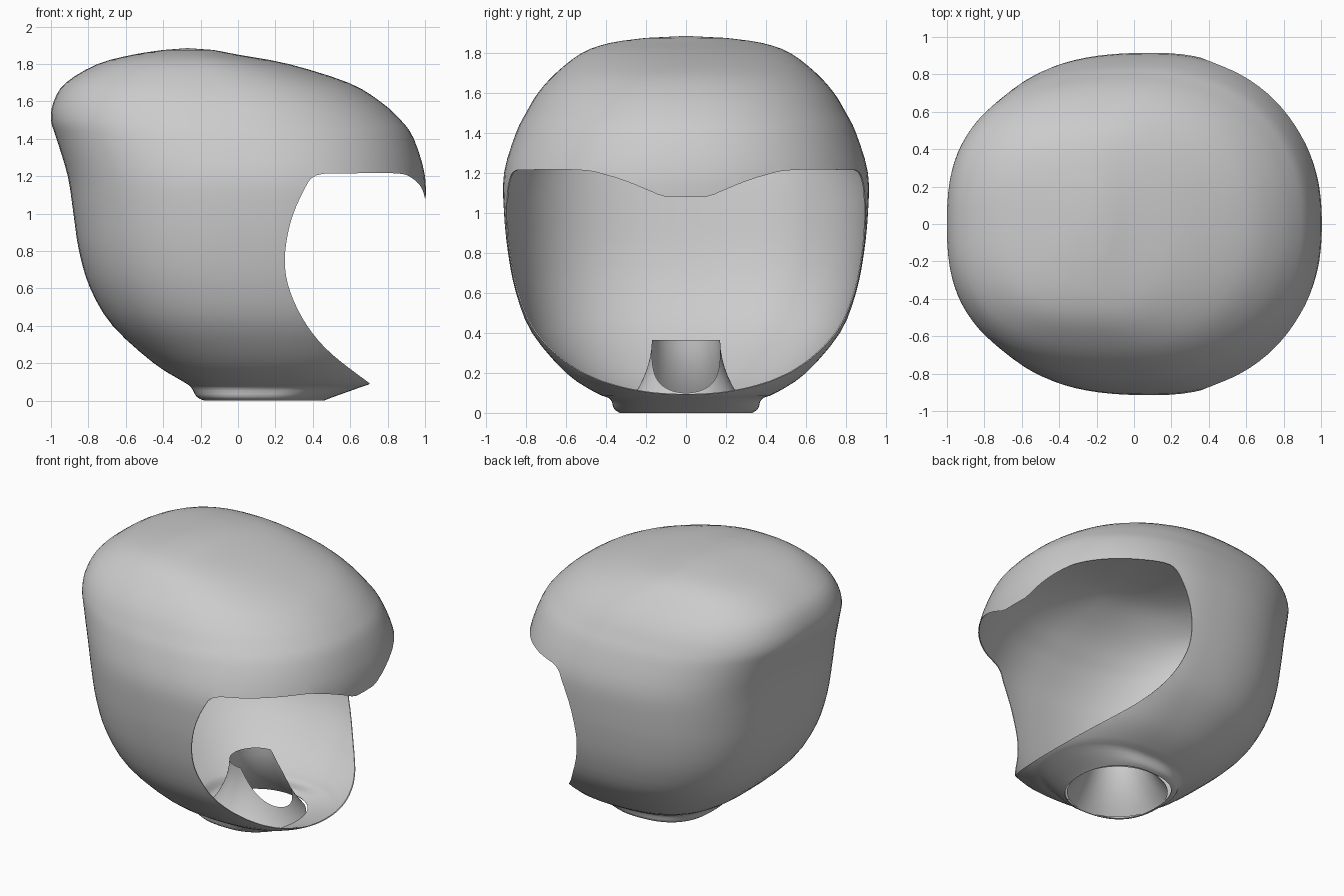
import bpy
import bmesh
from math import sin, cos, pi

cube = bpy.data.objects.get("Cube")
if cube:
    bpy.data.objects.remove(cube, do_unlink=True)

SEGMENTS = 96


def make_material(name, colour):
    mat = bpy.data.materials.new(name)
    mat.use_nodes = True
    mat.diffuse_color = colour
    mat.node_tree.nodes["Principled BSDF"].inputs["Base Color"].default_value = colour
    return mat


grey = make_material("plain_grey", (0.6, 0.6, 0.6, 1))


def smooth_rows(rows, steps):
    """Run a Catmull-Rom curve through rows of numbers."""
    result = []
    last = len(rows) - 1
    for i in range(last):
        a, b, c, d = rows[max(i - 1, 0)], rows[i], rows[i + 1], rows[min(i + 2, last)]
        for s in range(steps):
            t = s / steps
            result.append([
                q + 0.5 * t * (r - p + t * (2 * p - 5 * q + 4 * r - w + t * (3 * (q - r) + w - p)))
                for p, q, r, w in zip(a, b, c, d)])
    return result + [list(rows[-1])]


def bridge(bm, rings):
    for low, high in zip(rings, rings[1:]):
        for k in range(len(low)):
            n = (k + 1) % len(low)
            bm.faces.new((low[k], low[n], high[n], high[k]))


def finish(bm, name):
    bmesh.ops.recalc_face_normals(bm, faces=bm.faces)
    mesh = bpy.data.meshes.new(name)
    bm.to_mesh(mesh)
    bm.free()
    mesh.materials.append(grey)
    obj = bpy.data.objects.new(name, mesh)
    bpy.context.collection.objects.link(obj)
    return obj


def activate(obj):
    bpy.ops.object.select_all(action='DESELECT')
    obj.select_set(True)
    bpy.context.view_layer.objects.active = obj


def power(value, exponent):
    return abs(value) ** exponent * (1 if value >= 0 else -1)


# Shell outline: height, back x, front x, half width
outline = [
    (0, -.18, .46, .33), (.02, -.22, .51, .36), (.07, -.25, .65, .38),
    (.1, -.29, .72, .45), (.2, -.45, .83, .6), (.4, -.67, .93, .77),
    (.6, -.79, .97, .85), (.8, -.85, .99, .89), (1, -.88, 1, .91),
    (1.2, -.91, 1, .91), (1.4, -.97, .94, .85), (1.5, -1, .87, .8),
    (1.6, -.985, .76, .74), (1.7, -.92, .59, .65), (1.8, -.75, .27, .52),
    (1.85, -.56, 0, .38), (1.875, -.4, -.13, .2),
]

bm = bmesh.new()
rings = []
for z, back, front, half in smooth_rows(outline, 3):
    centre = (back + front) / 2 + 0.06 * min(1, half)
    ring = []
    for k in range(SEGMENTS):
        c, s = cos(2 * pi * k / SEGMENTS), sin(2 * pi * k / SEGMENTS)
        reach, e = (front - centre, 2 / 2.2) if c >= 0 else (centre - back, 2 / 2.6)
        ring.append(bm.verts.new((centre + reach * power(c, e), half * power(s, e), z)))
    rings.append(ring)
bridge(bm, rings)
crown = bm.verts.new((-.27, 0, 1.885))
for k in range(SEGMENTS):
    bm.faces.new((rings[-1][k], rings[-1][(k + 1) % SEGMENTS], crown))
shell = finish(bm, "helmet_shell")

# Face opening: a side-to-side cutter with a curved outline
opening = [
    (1, 1.08), (.98, 1.14), (.93, 1.19), (.85, 1.215), (.6, 1.215), (.42, 1.205),
    (.35, 1.12), (.28, .95), (.25, .75), (.28, .58), (.37, .4), (.5, .25), (.71, .088),
]
path = [(1.3, .95)] + smooth_rows(opening, 4) + [(.9, -.05), (1.3, -.05)]
bm = bmesh.new()
sides = [[bm.verts.new((x, y, z)) for x, z in path] for y in (-1.2, 1.2)]
bridge(bm, sides)
for side in sides:
    bm.faces.new(side)
cutter = finish(bm, "opening_cutter")
cutter.hide_render = True

activate(shell)
skin = shell.modifiers.new("skin", 'SOLIDIFY')
skin.thickness = 0.006
skin.offset = -1
cut = shell.modifiers.new("face_opening", 'BOOLEAN')
cut.operation = 'DIFFERENCE'
cut.solver = 'EXACT'
cut.object = cutter
for modifier in ("skin", "face_opening"):
    bpy.ops.object.modifier_apply(modifier=modifier)
bpy.data.objects.remove(cutter, do_unlink=True)
bpy.ops.object.shade_smooth_by_angle(angle=0.7)

# Neck socket: flared tube inside, its front cut low
bm = bmesh.new()
rings = []
for step in range(9):
    ring = []
    for k in range(SEGMENTS):
        c, s = cos(2 * pi * k / SEGMENTS), sin(2 * pi * k / SEGMENTS)
        top = 0.365 - 0.265 * max(c, 0)
        z = top * step / 8
        radius = 0.17 + 0.155 * (1 - z / 0.37) ** 2
        ring.append(bm.verts.new((0.14 + radius * c, radius * s, z)))
    rings.append(ring)
bridge(bm, rings)
socket = finish(bm, "neck_socket")
activate(socket)
bpy.ops.object.shade_smooth_by_angle(angle=0.7)
